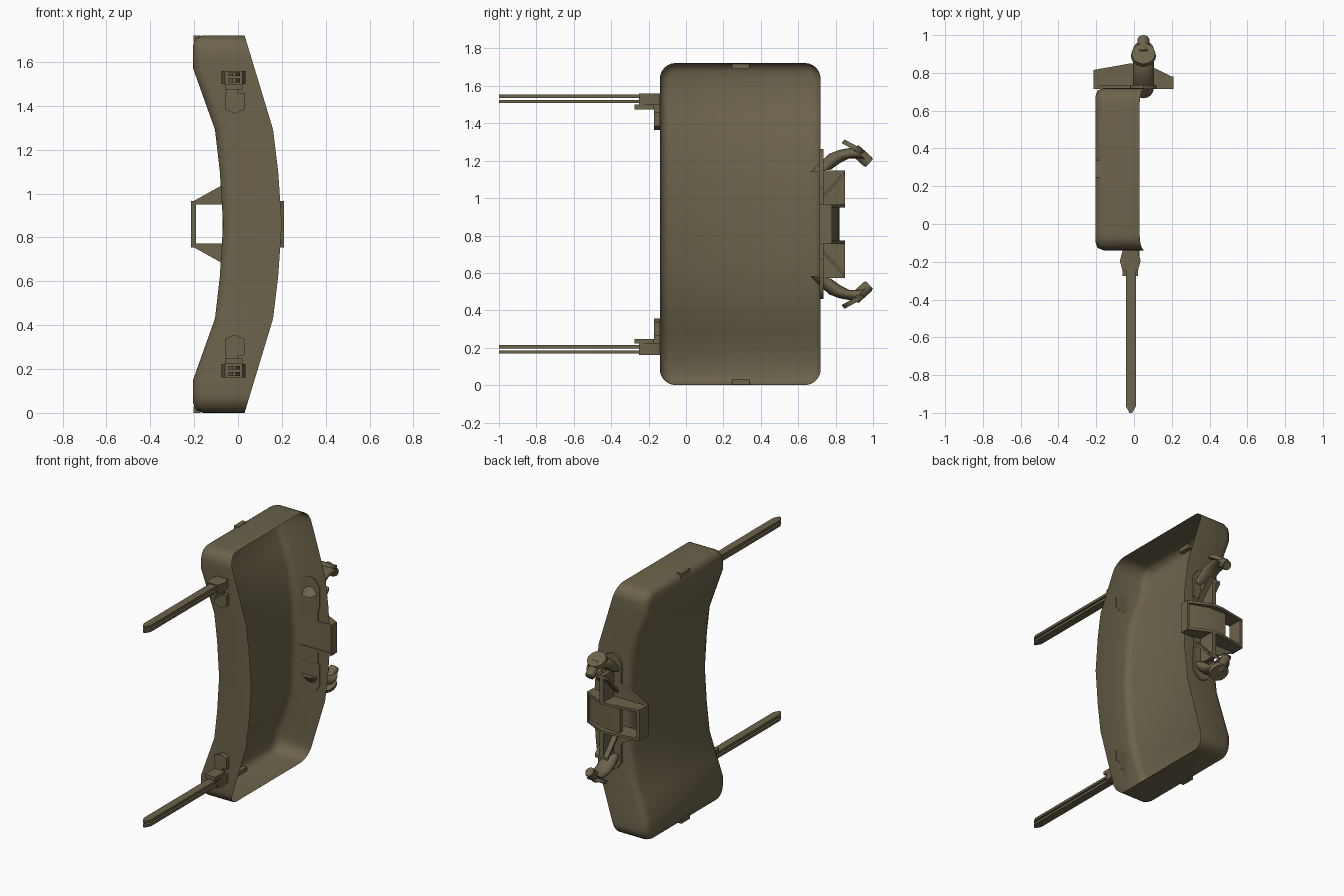
import bpy, bmesh, math
from mathutils import Vector, Matrix

if "Cube" in bpy.data.objects:
    bpy.data.objects.remove(bpy.data.objects["Cube"])

olive = bpy.data.materials.new("olive drab")
olive.diffuse_color = (0.15, 0.125, 0.07, 1)
olive.use_nodes = True
olive.node_tree.nodes["Principled BSDF"].inputs["Base Color"].default_value = olive.diffuse_color
MID = 0.861  # height of the mirror plane between upper and lower halves


def finish(name, bm, mirror=False, recalc=True, angle=35):
    if mirror:
        dup = bmesh.ops.duplicate(bm, geom=bm.verts[:] + bm.edges[:] + bm.faces[:])["geom"]
        for v in dup:
            if isinstance(v, bmesh.types.BMVert):
                v.co.z = 2 * MID - v.co.z
    if recalc:
        bmesh.ops.recalc_face_normals(bm, faces=bm.faces[:])
    me = bpy.data.meshes.new(name)
    bm.to_mesh(me)
    bm.free()
    me.materials.append(olive)
    ob = bpy.data.objects.new(name, me)
    bpy.context.collection.objects.link(ob)
    bpy.ops.object.select_all(action='DESELECT')
    ob.select_set(True)
    bpy.context.view_layer.objects.active = ob
    bpy.ops.object.shade_smooth_by_angle(angle=math.radians(angle))
    return ob


def prism(bm, axis, pts, lo, hi):
    """Extrude a 2D outline along an axis (0=x, 1=y, 2=z)."""
    def place(p, h):
        c = list(p)
        c.insert(axis, h)
        return bm.verts.new(c)
    a = [place(p, lo) for p in pts]
    b = [place(p, hi) for p in pts]
    bm.faces.new(a)
    bm.faces.new(b[::-1])
    for i in range(len(a)):
        j = (i + 1) % len(a)
        bm.faces.new((a[j], a[i], b[i], b[j]))


def box(bm, x0, x1, y0, y1, z0, z1):
    prism(bm, 2, [(x0, y0), (x1, y0), (x1, y1), (x0, y1)], z0, z1)


def rod(bm, p, q, r0, r1, n=16):
    p, q = Vector(p), Vector(q)
    d = q - p
    m = Matrix.Translation((p + q) / 2) @ d.to_track_quat('Z', 'Y').to_matrix().to_4x4()
    bmesh.ops.create_cone(bm, cap_ends=True, segments=n, radius1=r0, radius2=r1,
                          depth=d.length, matrix=m)


def interp(table, z):
    z = min(z, 2 * MID - z)
    for (za, xa), (zb, xb) in zip(table, table[1:]):
        if z <= zb:
            return xa + (xb - xa) * (z - za) / (zb - za)
    return table[-1][1]


# Curved tray body, open towards +x
BACK = [(0, -0.205), (0.15, -0.205), (0.43, -0.105), (0.62, -0.083), (MID, -0.068)]
RIM = [(0, 0.03), (0.43, 0.16), (0.62, 0.183), (MID, 0.2)]
R, HALF, YC = 0.085, 0.43, 0.29


def chain(inset):
    """Half widths and heights of the rounded outline, bottom to top."""
    r = R - inset
    low = [(HALF - R + r * math.sin(t * math.pi / 12), R - r * math.cos(t * math.pi / 12))
           for t in range(7)]
    low += [(HALF - inset, z) for z in (0.15, 0.28, 0.43, 0.62)]
    return low + [(HALF - inset, MID)] + [(w, 2 * MID - z) for w, z in low[::-1]]


bm = bmesh.new()
rings = []
for inset, lift in ((0, None), (0, 0.045), (0.013, 0.013), (0.045, 0)):
    pts = [(YC + w, z) for w, z in chain(inset)]
    pts += [(YC - w, z) for w, z in chain(inset)[::-1]]
    rings.append([bm.verts.new((interp(RIM, z) if lift is None else interp(BACK, z) + lift, y, z))
                  for y, z in pts])
n = len(rings[0])
for a, b in zip(rings, rings[1:]):
    for i in range(n):
        j = (i + 1) % n
        bm.faces.new((a[i], a[j], b[j], b[i]))
last = rings[-1]
for i in range(n // 2 - 1):
    bm.faces.new((last[i], last[i + 1], last[n - 2 - i], last[n - 1 - i]))
finish("tray_body", bm, angle=50)

# Small sockets in the top and bottom edges
bm = bmesh.new()
box(bm, -0.203, -0.17, 0.245, 0.34, 1.69, 1.722)
finish("edge_sockets", bm, mirror=True)

# Leg clips: hexagonal knuckle, step and shield-shaped plate
bm = bmesh.new()
prism(bm, 2, [(-0.06, -0.14), (-0.075, -0.195), (-0.06, -0.25), (0.02, -0.25),
              (0.035, -0.195), (0.02, -0.14)], 1.5, 1.56)
box(bm, -0.06, 0.02, -0.275, -0.17, 1.475, 1.5)
box(bm, -0.055, 0.0, -0.17, -0.139, 1.45, 1.5)
prism(bm, 1, [(-0.06, 1.46), (-0.06, 1.385), (-0.015, 1.365), (0.03, 1.385), (0.03, 1.46)],
      -0.17, -0.139)
finish("leg_clips", bm, mirror=True)

# Paired flat spike legs
bm = bmesh.new()
for z in (1.508, 1.536):
    prism(bm, 2, [(-0.043, -0.24), (-0.043, -0.965), (-0.024, -1.0), (-0.01, -1.0),
                  (0.01, -0.965), (0.01, -0.24)], z, z + 0.017)
finish("spike_legs", bm, mirror=True)

# Sight frame: two rails, end plates and a centre plate
RAIL = [(-0.215, 0.715), (-0.215, 0.815), (-0.02, 0.85), (0.05, 0.85), (0.12, 0.82),
        (0.21, 0.775), (0.21, 0.715)]
bm = bmesh.new()
prism(bm, 2, RAIL, 0.95, 0.967)
finish("sight_rails", bm, mirror=True)
bm = bmesh.new()
box(bm, -0.215, -0.192, 0.715, 0.815, 0.76, 0.962)
box(bm, 0.195, 0.21, 0.715, 0.78, 0.76, 0.962)
prism(bm, 2, [(-0.07, 0.79), (0.04, 0.78), (0.195, 0.74), (0.195, 0.765), (0.06, 0.815),
              (-0.07, 0.82)], 0.76, 0.962)
finish("sight_plates", bm)

# Gussets and posts joining the frame to the sockets
bm = bmesh.new()
prism(bm, 1, [(-0.205, 0.965), (0.11, 0.965), (0.11, 1.145), (-0.075, 1.037)], 0.715, 0.735)
prism(bm, 0, [(0.72, 0.965), (0.85, 0.965), (0.85, 1.148), (0.72, 1.148)], 0.035, 0.065)
prism(bm, 0, [(0.72, 0.985), (0.85, 1.128), (0.85, 1.148), (0.72, 1.005)], 0.0, 0.1)
prism(bm, 1, [(-0.02, 1.05), (0.12, 1.05), (0.12, 1.2), (0.09, 1.245), (0.05, 1.262),
              (0.01, 1.245), (-0.02, 1.2)], 0.714, 0.735)
finish("gussets", bm, mirror=True)

# Bent detonator sockets: swept elbow
bm = bmesh.new()
PATH = [(0.72, 1.145, 0.5), (0.77, 1.19, 0.65), (0.82, 1.225, 0.85), (0.87, 1.235, 1.05),
        (0.925, 1.235, 1.3)]
prev = None
for y, z, tilt in PATH:
    normal = Vector((0, -math.sin(2.2 - tilt), math.cos(2.2 - tilt)))
    ring = []
    for k in range(16):
        a = k * math.pi / 8
        ring.append(bm.verts.new(Vector((0.05 + 0.055 * math.cos(a), y, z))
                                 + normal * 0.055 * math.sin(a)))
    if prev:
        for k in range(16):
            bm.faces.new((prev[k], prev[(k + 1) % 16], ring[(k + 1) % 16], ring[k]))
    else:
        bm.faces.new(ring[::-1])
    prev = ring
bm.faces.new(prev)
finish("elbow_sockets", bm, mirror=True, angle=50)

# Flange caps and plugs on the elbows
bm = bmesh.new()
rod(bm, (0.05, 0.89, 1.262), (0.05, 0.902, 1.284), 0.066, 0.062, 20)
rod(bm, (0.05, 0.90, 1.26), (0.05, 0.975, 1.192), 0.032, 0.032)
rod(bm, (0.05, 0.945, 1.22), (0.05, 0.981, 1.187), 0.028, 0.028)
finish("socket_plugs", bm, mirror=True)
